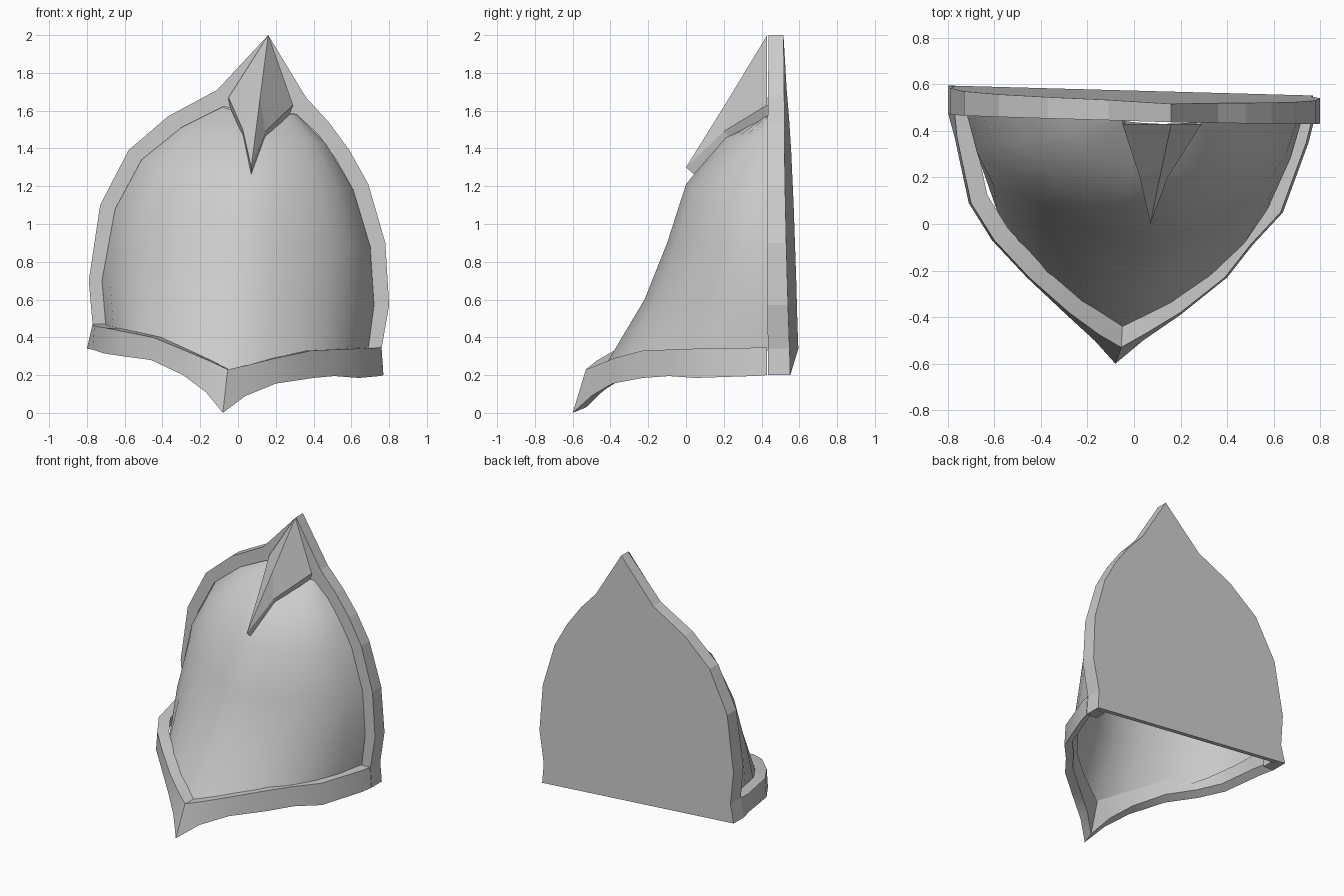
import bpy, bmesh

if "Cube" in bpy.data.objects:
    bpy.data.objects.remove(bpy.data.objects["Cube"])


def make(name, verts, faces, smooth=None, recalc=True):
    me = bpy.data.meshes.new(name)
    me.from_pydata(verts, [], faces)
    if recalc:
        bm = bmesh.new()
        bm.from_mesh(me)
        bmesh.ops.recalc_face_normals(bm, faces=bm.faces)
        bm.to_mesh(me)
        bm.free()
    ob = bpy.data.objects.new(name, me)
    bpy.context.collection.objects.link(ob)
    if smooth:
        bpy.ops.object.select_all(action='DESELECT')
        ob.select_set(True)
        bpy.context.view_layer.objects.active = ob
        bpy.ops.object.shade_smooth_by_angle(angle=smooth)
    return ob


def sweep(name, sections, smooth=None):
    """Join a series of closed cross-sections into a capped solid."""
    n = len(sections[0])
    verts = [p for s in sections for p in s]
    faces = [(i * n + j, i * n + (j + 1) % n, (i + 1) * n + (j + 1) % n, (i + 1) * n + j)
             for i in range(len(sections) - 1) for j in range(n)]
    last = (len(sections) - 1) * n
    faces += [tuple(range(n)), tuple(range(last, last + n))]
    return make(name, verts, faces, smooth)


def back_y(x, z):
    return 0.575 - 0.03 * x - 0.03 * (z - 0.2)


def front_y(x, z):
    return 0.455 - 0.025 * x - 0.007 * z


# Rim outlines in the front view, left foot over the peak to right foot
outer = [(-.80, .34), (-.77, .47), (-.79, .70), (-.73, 1.10), (-.58, 1.39), (-.37, 1.57),
         (-.11, 1.71), (.16, 2.0), (.36, 1.67), (.48, 1.54), (.59, 1.39), (.69, 1.21),
         (.78, .90), (.80, .57), (.76, .34), (.77, .20)]
inner = [(-.72, .34), (-.70, .46), (-.72, .70), (-.65, 1.08), (-.51, 1.34), (-.30, 1.51),
         (-.08, 1.62), (.13, 1.60), (.31, 1.58), (.42, 1.48), (.52, 1.34), (.61, 1.18),
         (.70, .88), (.72, .57), (.69, .34), (.69, .20)]
T = 0.03
sweep("back_rim", [[(a, front_y(a, b), b), (a, back_y(a, b) - T, b),
                    (c, back_y(c, d) - T, d), (c, front_y(c, d), d)]
                   for (a, b), (c, d) in zip(outer, inner)])

# Flat panel closing the back
sweep("back_panel", [[(x, back_y(x, z) - t, z) for x, z in outer] for t in (0, T)])

# Lower band: (top x, y, z, bottom x, y, z) around the front, dipping to a point
band = [(-.77, .47, .47, -.80, .48, .34), (-.76, .37, .46, -.77, .37, .335),
        (-.70, .09, .45, -.71, .09, .315), (-.60, -.07, .43, -.61, -.07, .30),
        (-.45, -.23, .40, -.46, -.23, .28), (-.28, -.38, .33, -.29, -.39, .20),
        (-.15, -.475, .275, -.17, -.50, .11), (-.055, -.53, .23, -.08, -.60, 0),
        (.06, -.465, .255, .04, -.50, .09), (.20, -.38, .29, .20, -.39, .155),
        (.39, -.23, .33, .40, -.23, .185), (.50, -.09, .335, .51, -.09, .195),
        (.63, .05, .34, .64, .05, .185), (.74, .35, .345, .75, .35, .195),
        (.76, .43, .345, .77, .43, .20)]


def inset(x, y, z, k):
    return (x * k, .43 + (y - .43) * k, z)


sweep("lower_band", [[(a, b, c), (d, e, f), inset(d, e, f + .03, .93), inset(a, b, c, .9)]
                     for a, b, c, d, e, f in band], smooth=0.5)

# Domed shell: each row curves from the left rim to the ridge to the right rim
left = [(-.70, .45), (-.72, .70), (-.65, 1.08), (-.51, 1.34), (-.30, 1.51), (-.08, 1.62)]
ridge = [(-.05, -.44, .23), (-.02, -.22, .60), (.025, -.10, .90), (.065, 0, 1.21),
         (.09, .20, 1.46), (.12, .43, 1.58)]
right = [(.69, .33), (.72, .57), (.70, .88), (.61, 1.18), (.47, 1.42), (.31, 1.58)]
SEG = 6


def arc(end, mid):
    """Curve from a rim point to the ridge point."""
    e = (end[0], front_y(*end) + .01, end[1])
    c = [m + k * (q - m) for q, m, k in zip(e, mid, (.87, .23, .6))]
    ts = [i / SEG for i in range(SEG + 1)]
    return [tuple((1 - t) ** 2 * p + 2 * t * (1 - t) * q + t * t * m
                  for p, q, m in zip(e, c, mid)) for t in ts]


rows = [arc(l, m) + arc(r, m)[-2::-1] for l, m, r in zip(left, ridge, right)]
w = 2 * SEG + 1
make("domed_shell", [p for r in rows for p in r],
     [(i * w + j, i * w + j + 1, (i + 1) * w + j + 1, (i + 1) * w + j)
      for i in range(len(rows) - 1) for j in range(w - 1)], smooth=0.6, recalc=False)

# Faceted beak at the peak, with a thin lip under its lower edge
tip, mid = (.16, .43, 2.0), (.117, .23, 1.67)
edge = [(-.05, .43, 1.67), (.025, .20, 1.50), (.07, 0, 1.30), (.145, .20, 1.49), (.29, .43, 1.63)]
lip = [(x, y + .04, z - .035) for x, y, z in edge]
faces = [(0, 2, 3, 1), (1, 3, 4), (1, 4, 5), (0, 1, 5, 6)]
faces += [(2 + i, 7 + i, 8 + i, 3 + i) for i in range(4)]
make("peak_beak", [tip, mid] + edge + lip, faces, recalc=False)
